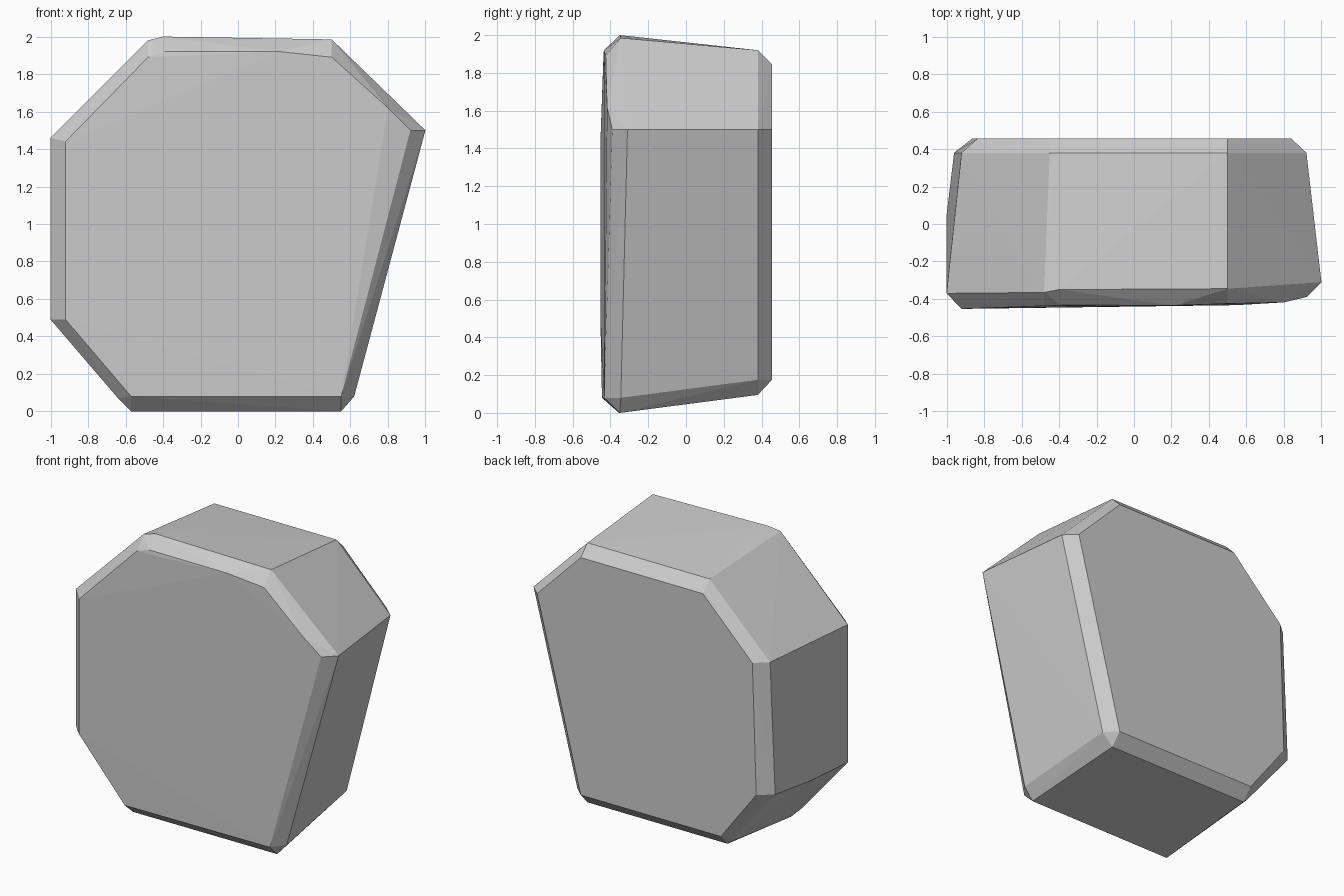
import bpy, bmesh, math

# Back face and its bevel rim, as (x, z) outlines at fixed depth
back_face = [(0.50, 1.845), (-0.45, 1.845), (-0.835, 1.46), (-0.865, 0.54),
             (-0.59, 0.175), (0.50, 0.175), (0.84, 1.5)]
back_rim = [(0.50, 1.92), (-0.45, 1.92), (-0.92, 1.46), (-0.96, 0.54),
            (-0.62, 0.12), (-0.59, 0.095), (0.50, 0.095), (0.58, 0.175), (0.92, 1.5)]

# Uneven front rim and front face, as (x, y, z)
front_rim = [(-1, -0.37, 1.46), (-1, -0.37, 0.49), (-0.64, -0.37, 0.07),
             (-0.57, -0.355, 0), (0.55, -0.35, 0), (0.62, -0.345, 0.08),
             (1, -0.31, 1.5), (0.50, -0.345, 1.985), (-0.40, -0.35, 2), (-0.48, -0.365, 1.98)]
front_face = [(-0.92, -0.453, 1.44), (-0.92, -0.453, 0.49), (-0.57, -0.445, 0.08),
              (0.55, -0.433, 0.08), (0.92, -0.39, 1.5), (0.80, -0.418, 1.62),
              (0.50, -0.425, 1.89), (0.22, -0.435, 1.92), (-0.39, -0.432, 1.92),
              (-0.48, -0.437, 1.89)]
left_side = [(-1, 0.05, 0.52)]

points = ([(x, 0.455, z) for x, z in back_face] +
          [(x, 0.38, z) for x, z in back_rim] +
          front_rim + front_face + left_side)

# Wrap the outlines in one faceted stone
bm = bmesh.new()
for p in points:
    bm.verts.new(p)
hull = bmesh.ops.convex_hull(bm, input=bm.verts)
loose = [v for v in bm.verts if not v.link_faces]
bmesh.ops.delete(bm, geom=loose, context='VERTS')
bmesh.ops.dissolve_limit(bm, angle_limit=math.radians(0.5),
                         verts=bm.verts, edges=bm.edges)
bmesh.ops.recalc_face_normals(bm, faces=bm.faces)
mesh = bpy.data.meshes.new("stone_block")
bm.to_mesh(mesh)
bm.free()
stone = bpy.data.objects.new("stone_block", mesh)
bpy.context.collection.objects.link(stone)
